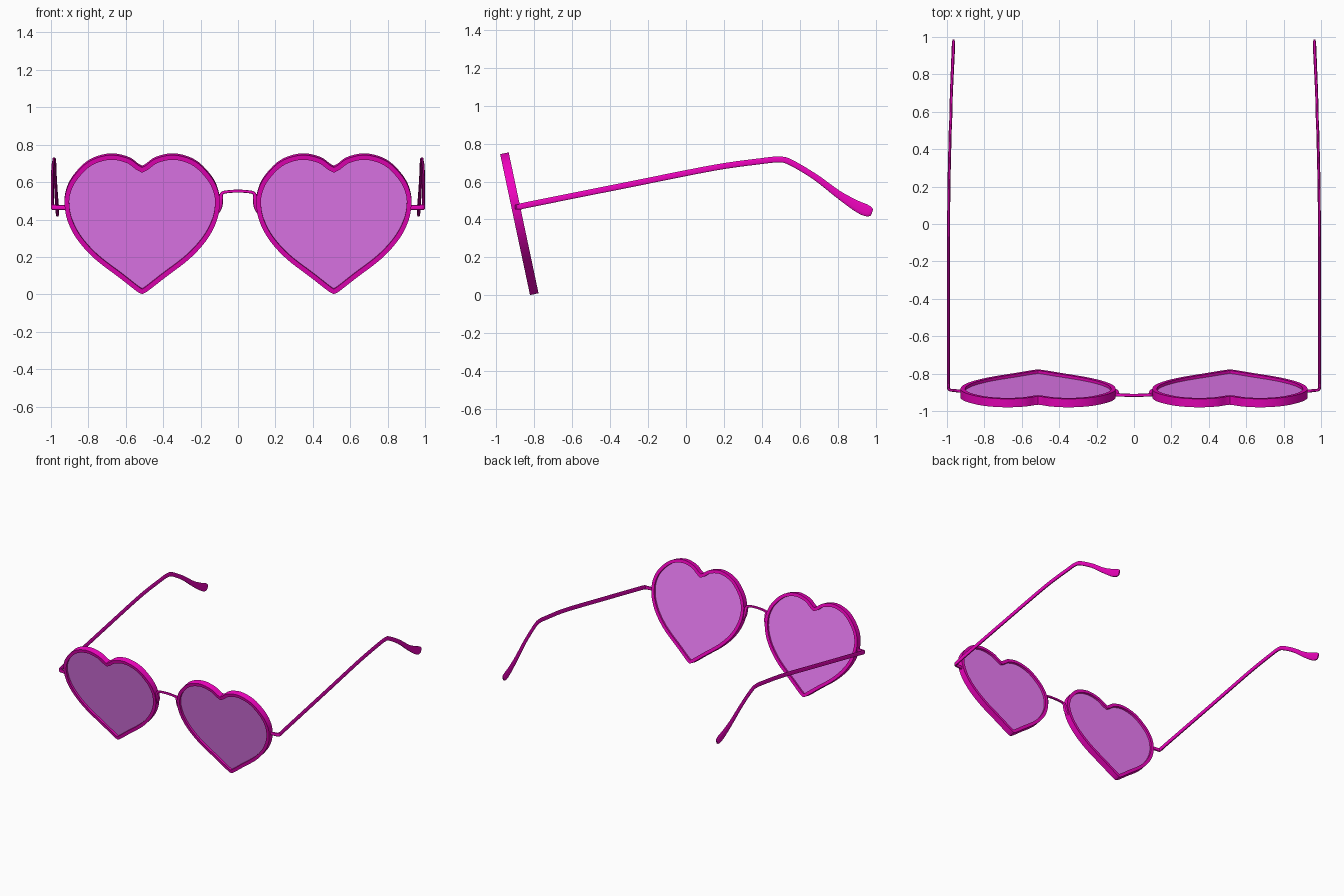
import bpy, bmesh
from math import radians, sin, cos, tau, atan
from mathutils import Vector

if "Cube" in bpy.data.objects:
    bpy.data.objects.remove(bpy.data.objects["Cube"])

LENS_X = 0.5125            # heart centre, mirrored to the other side
TILT = 0.212               # backward lean of the front, dy per dz
ANG = atan(TILT)
NORMAL = Vector((0, -cos(ANG), -sin(ANG)))


def material(name, color):
    m = bpy.data.materials.new(name)
    m.diffuse_color = color
    m.use_nodes = True
    m.node_tree.nodes["Principled BSDF"].inputs["Base Color"].default_value = m.diffuse_color
    return m


magenta = material("magenta_frame", (0.87, 0.001, 0.52, 1))
purple = material("purple_lens", (0.86, 0.21, 0.95, 0.6))


def plane_y(z):
    return -0.80 - TILT * (z - 0.005)


def spline(pts, steps):
    """Catmull-Rom curve through the points, open ends."""
    pts = [Vector(p) for p in pts]
    ext = [2 * pts[0] - pts[1]] + pts + [2 * pts[-1] - pts[-2]]
    out = []
    for a, b, c, d in zip(ext, ext[1:], ext[2:], ext[3:]):
        for k in range(steps):
            t = k / steps
            out.append(0.5 * (2 * b + (c - a) * t + (2 * a - 5 * b + 4 * c - d) * t * t
                              + (3 * b - a - 3 * c + d) * t ** 3))
    return out + [pts[-1]]


def finish(name, bm, mat, mirror=True):
    bmesh.ops.recalc_face_normals(bm, faces=bm.faces)
    me = bpy.data.meshes.new(name)
    bm.to_mesh(me)
    bm.free()
    for p in me.polygons:
        p.use_smooth = True
    me.set_sharp_from_angle(angle=radians(35))
    me.materials.append(mat)
    ob = bpy.data.objects.new(name, me)
    bpy.context.collection.objects.link(ob)
    if mirror:
        ob.modifiers.new("mirror", 'MIRROR').use_mirror_merge = False
    return ob


def bridge_rings(bm, rings, closed):
    pairs = list(zip(rings, rings[1:])) + ([(rings[-1], rings[0])] if closed else [])
    for r, s in pairs:
        n = len(r)
        for i in range(n):
            bm.faces.new((r[i], r[(i + 1) % n], s[(i + 1) % n], s[i]))


def sweep(name, pts, ref, steps=5, mirror=True, sides=12):
    """Rounded bar along a path; each point is (x, y, z, side size, ref size)."""
    path = spline(pts, steps)
    pos = [p.to_3d() for p in path]
    bm = bmesh.new()
    rings = []
    for i, p in enumerate(path):
        t = (pos[min(i + 1, len(pos) - 1)] - pos[max(i - 1, 0)]).normalized()
        side = t.cross(ref).normalized()
        up = side.cross(t)
        ring = []
        for k in range(sides):
            c, s = cos(tau * (k + .5) / sides), sin(tau * (k + .5) / sides)
            c, s = [abs(v) ** 0.6 * (1 if v > 0 else -1) for v in (c, s)]
            ring.append(bm.verts.new(pos[i] + side * c * p[3] / 2 + up * s * p[4] / 2))
        rings.append(ring)
    bridge_rings(bm, rings, False)
    bm.faces.new(rings[0])
    bm.faces.new(rings[-1])
    return finish(name, bm, magenta, mirror)


# heart outline: half profile, then reflected
half = spline([(0, .683), (.02, .694), (.075, .731), (.174, .749), (.285, .714), (.37, .630),
               (.408, .55), (.414, .475), (.396, .39), (.345, .295), (.254, .195),
               (.12, .092), (.03, .022), (0, .006)], 5)
heart = half + [Vector((-p.x, p.y)) for p in half[-2:0:-1]]


def inset(loop, d):
    out = []
    for i, p in enumerate(loop):
        a = (p - loop[i - 1]).normalized()
        b = (loop[(i + 1) % len(loop)] - p).normalized()
        n = Vector((a.y + b.y, -a.x - b.x)).normalized()
        out.append(p + n * d / max(0.6, n.dot(Vector((a.y, -a.x)))))
    return out


def place(p, depth):
    return Vector((LENS_X + p.x, plane_y(p.y), p.y)) + NORMAL * depth


# heart rims
inner = inset(heart, 0.025)
bm = bmesh.new()
rings = [[bm.verts.new(place(p, d)) for p in loop]
         for loop, d in ((heart, .023), (inner, .023), (inner, -.023), (heart, -.023))]
bridge_rings(bm, rings, True)
finish("heart_rim", bm, magenta)

# lenses
edge = inset(heart, 0.02)
bm = bmesh.new()
rings = [[bm.verts.new(place(p, d)) for p in edge] for d in (.007, -.007)]
bridge_rings(bm, rings, False)
bm.faces.new(rings[0])
bm.faces.new(rings[1])
finish("lens", bm, purple)

# nose bridge with ends hugging the rims
side = [(.115, .425, .012, .02), (.098, .465, .026, .028), (.092, .51, .026, .028),
        (.086, .539, .018, .02), (.06, .548, .016, .017)]
pts = [(-x, plane_y(z), z, w, h) for x, z, w, h in side]
pts += [(0, plane_y(.552), .552, .016, .017)]
pts += [(x, plane_y(z), z, w, h) for x, z, w, h in side[::-1]]
sweep("nose_bridge", pts, Vector((0, 1, 0)), mirror=False)

# temples: hinge stub, arm, ear hook and thick tip
sweep("temple", [
    (.905, -.896, .465, .018, .026), (.965, -.890, .465, .016, .027),
    (.986, -.886, .466, .016, .030), (.992, -.870, .469, .016, .032),
    (.992, -.80, .484, .016, .032), (.992, -.30, .584, .016, .032),
    (.990, .15, .673, .016, .032), (.985, .40, .708, .016, .032),
    (.983, .49, .716, .016, .032), (.980, .55, .702, .016, .032),
    (.977, .68, .625, .016, .033), (.972, .80, .535, .017, .040),
    (.968, .89, .477, .018, .056), (.966, .94, .452, .018, .064),
    (.965, .968, .441, .017, .054), (.965, .981, .436, .010, .034)],
    Vector((0, 0, 1)))
